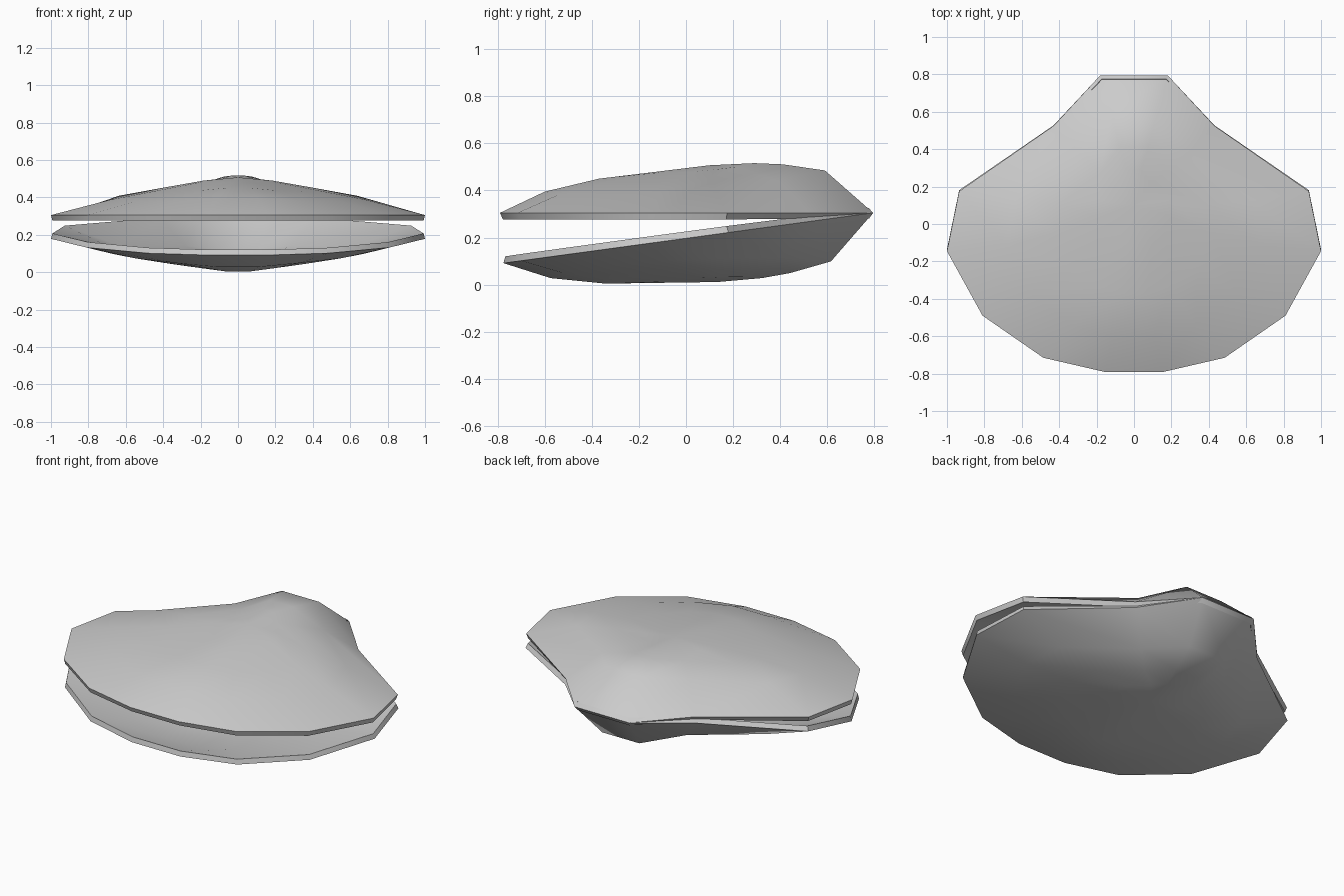
import bpy, bmesh
from math import radians
from mathutils import Matrix, Vector

if "Cube" in bpy.data.objects:
    bpy.data.objects.remove(bpy.data.objects["Cube"])

# Half outline of the shell rim, from hinge (back) round to front lip
RIM = [(0.18, 0.795), (0.43, 0.525), (0.935, 0.175), (1.0, -0.145),
       (0.81, -0.49), (0.485, -0.715), (0.16, -0.79)]
RIM_Z = 0.305
# Inner growth rings: x scale, back y, front y, height at back / side / front
RINGS = [(0.68, 0.59, -0.60, 0.485, 0.388, 0.395),
         (0.42, 0.41, -0.37, 0.511, 0.438, 0.450),
         (0.20, 0.29, -0.13, 0.516, 0.481, 0.479)]
APEX = (0, 0.10, 0.507)


def full_ring(half):
    return half + [(-x, y, z) for x, y, z in reversed(half)]


def shell_rings():
    rings = [full_ring([(x, y, RIM_Z) for x, y in RIM])]
    for s, yb, yf, zb, zs, zf in RINGS:
        half = []
        for i, (x, y) in enumerate(RIM):
            t = (0.795 - y) / 1.585
            u = i / 6
            # quadratic through the back, side and front heights
            z = (zb * (1 - u) * (1 - 2 * u) + zs * 4 * u * (1 - u)
                 + zf * u * (2 * u - 1))
            half.append((x * s, yb + (yf - yb) * t, z))
        rings.append(full_ring(half))
    return rings


def make_shell(name, matrix, flip):
    bm = bmesh.new()
    loops = [[bm.verts.new(p) for p in r] for r in shell_rings()]
    n = len(loops[0])
    for a, b in zip(loops, loops[1:]):
        for i in range(n):
            j = (i + 1) % n
            bm.faces.new((a[j], a[i], b[i], b[j]))
    top = bm.verts.new(APEX)
    for i in range(n):
        bm.faces.new((loops[-1][(i + 1) % n], loops[-1][i], top))
    # make every face point up, away from the cavity
    bm.normal_update()
    if sum(f.normal.z for f in bm.faces) < 0:
        bmesh.ops.reverse_faces(bm, faces=bm.faces[:])
    bm.transform(matrix)
    if flip:
        bmesh.ops.reverse_faces(bm, faces=bm.faces[:])
    mesh = bpy.data.meshes.new(name)
    bm.to_mesh(mesh)
    bm.free()
    ob = bpy.data.objects.new(name, mesh)
    bpy.context.collection.objects.link(ob)
    # shell wall thickness
    wall = ob.modifiers.new("wall", 'SOLIDIFY')
    wall.thickness = 0.03
    wall.offset = -1
    bpy.context.view_layer.objects.active = ob
    ob.select_set(True)
    bpy.ops.object.modifier_apply(modifier=wall.name)
    bpy.ops.object.shade_smooth_by_angle(angle=radians(40))
    ob.select_set(False)
    return ob


# Upper half lies level; lower half is its mirror, swung open at the hinge
make_shell("upper_shell", Matrix.Identity(4), False)
hinge = Vector((0, 0.795, RIM_Z))
swing = (Matrix.Translation(hinge) @ Matrix.Rotation(radians(7.75), 4, 'X')
         @ Matrix.Diagonal((1, 1, -1, 1)) @ Matrix.Translation(-hinge))
make_shell("lower_shell", swing, True)
